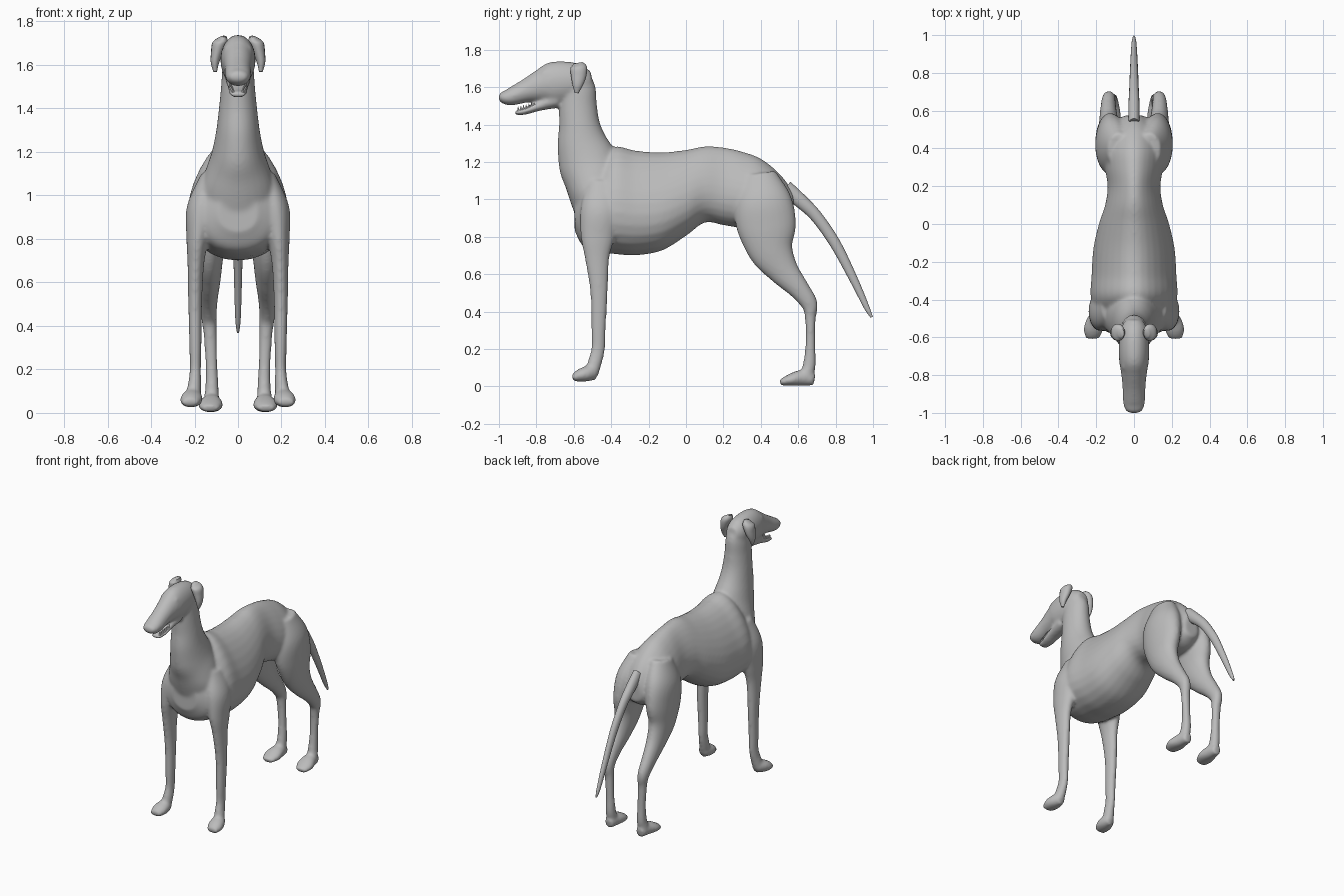
import bpy, bmesh, math
from mathutils import Vector, Matrix

cube = bpy.data.objects.get("Cube")
if cube:
    bpy.data.objects.remove(cube)


def material(name, value):
    m = bpy.data.materials.new(name)
    m.use_nodes = True
    colour = (value, value, value, 1)
    m.diffuse_color = colour
    m.node_tree.nodes["Principled BSDF"].inputs["Base Color"].default_value = colour
    return m


GREY = material("coat_grey", 0.5)
WHITE = material("tooth_white", 0.9)


def spline(points, steps):
    """Catmull-Rom resampling of stations (x, y, z, side radius, other radius)."""
    p = [Vector(q) for q in points]
    p = [2 * p[0] - p[1]] + p + [2 * p[-1] - p[-2]]
    out = []
    for a, b, c, d in zip(p, p[1:], p[2:], p[3:]):
        for i in range(steps):
            t = i / steps
            out.append(b + (c - a) * t / 2 + (2 * a - 5 * b + 4 * c - d) * t * t / 2
                       + (3 * b - a - 3 * c + d) * t ** 3 / 2)
    return out + [p[-2]]


def loft(bm, stations, floor=0.0, egg=0.0, upright=False, side=1, sides=28):
    """Closed tube of ellipses, upright or square to the path in the YZ plane."""
    path = spline(stations, 6)
    rings = []
    for i, s in enumerate(path):
        before, after = path[max(i - 1, 0)], path[min(i + 1, len(path) - 1)]
        ty, tz = after[1] - before[1], 0 if upright else after[2] - before[2]
        n = math.hypot(ty, tz)
        ring = []
        for k in range(sides):
            a = math.tau * k / sides
            u, v = math.cos(a), math.sin(a)
            x = s[0] + max(s[3], 0.002) * u * (1 - egg * v)
            r = max(s[4], 0.002) * v
            ring.append(bm.verts.new((side * x, s[1] - r * tz / n,
                                      max(floor, s[2] + r * ty / n))))
        rings.append(ring)
    for r, q in zip(rings, rings[1:]):
        for k in range(sides):
            j = (k + 1) % sides
            bm.faces.new((r[k], r[j], q[j], q[k]))
    bm.faces.new(rings[0])
    bm.faces.new(rings[-1])


def finish(bm, name, mat):
    bmesh.ops.recalc_face_normals(bm, faces=bm.faces)
    mesh = bpy.data.meshes.new(name)
    bm.to_mesh(mesh)
    bm.free()
    mesh.materials.append(mat)
    obj = bpy.data.objects.new(name, mesh)
    bpy.context.collection.objects.link(obj)
    bpy.ops.object.select_all(action="DESELECT")
    bpy.context.view_layer.objects.active = obj
    obj.select_set(True)
    return obj


def centred(rows):
    return [(0, *r) for r in rows]


# Trunk, neck, head and jaw along the centre line: y, z, side radius, other radius
trunk = centred([
    (-.595, .95, .09, .12), (-.55, .95, .165, .2), (-.47, .965, .2, .245),
    (-.38, .995, .222, .287), (-.27, .981, .217, .28), (-.13, .989, .208, .263),
    (0, 1.035, .18, .23), (.1, 1.08, .148, .204), (.2, 1.07, .135, .208),
    (.3, 1.05, .15, .206), (.4, 1.02, .16, .198), (.5, .985, .13, .153), (.575, .96, .05, .08)])
neck = centred([
    (-.455, .82, .13, .08), (-.468, .92, .165, .12), (-.482, 1.02, .172, .142),
    (-.497, 1.11, .15, .155), (-.525, 1.2, .12, .158), (-.555, 1.3, .1, .135),
    (-.57, 1.4, .088, .11), (-.578, 1.5, .078, .102), (-.58, 1.6, .07, .095),
    (-.595, 1.66, .05, .065)])
head = centred([
    (-.503, 1.635, .04, .05), (-.55, 1.63, .068, .09), (-.64, 1.627, .08, .111),
    (-.72, 1.618, .079, .114), (-.78, 1.605, .07, .087), (-.86, 1.578, .061, .062),
    (-.94, 1.548, .059, .047), (-.985, 1.545, .047, .03), (-1.002, 1.545, .024, .014)])
jaw = centred([
    (-.69, 1.535, .058, .047), (-.79, 1.498, .049, .026),
    (-.86, 1.472, .043, .019), (-.916, 1.463, .034, .013)])

# Legs and paws on one side: x, y, z, side radius, other radius
front_leg = [
    (.13, -.44, 1.1, .04, .08), (.163, -.455, .95, .072, .108), (.185, -.472, .8, .052, .092),
    (.194, -.475, .68, .038, .065), (.197, -.465, .5, .032, .047), (.196, -.468, .3, .028, .039),
    (.196, -.47, .2, .026, .037), (.2, -.487, .13, .031, .038), (.208, -.505, .07, .037, .037)]
front_paw = [
    (.205, -.475, .06, .026, .029), (.21, -.51, .07, .045, .041),
    (.215, -.56, .06, .052, .037), (.22, -.607, .045, .036, .02)]
hind_leg = [
    (.08, .39, 1.14, .06, .09), (.11, .41, 1.0, .088, .152), (.125, .43, .86, .08, .16),
    (.132, .455, .73, .066, .123), (.133, .52, .62, .054, .084), (.136, .605, .52, .043, .057),
    (.134, .66, .44, .036, .045), (.128, .665, .36, .031, .029), (.122, .665, .22, .028, .027),
    (.12, .66, .12, .031, .035), (.122, .645, .06, .036, .035)]
hind_paw = [
    (.12, .687, .035, .03, .031), (.122, .62, .045, .046, .043),
    (.126, .56, .035, .058, .033), (.13, .503, .02, .038, .016)]

# Body: all flesh parts fused into one smooth skin
bm = bmesh.new()
loft(bm, trunk, egg=.28, upright=True)
loft(bm, neck)
loft(bm, head)
loft(bm, jaw)
for side in (1, -1):
    loft(bm, front_leg, side=side)
    loft(bm, front_paw, floor=.026, side=side)
    loft(bm, hind_leg, side=side)
    loft(bm, hind_paw, side=side)
    # Brow and eye bulge
    bmesh.ops.create_uvsphere(bm, u_segments=16, v_segments=10, radius=.02,
                              matrix=Matrix.Translation((side * .047, -.755, 1.672)))
body = finish(bm, "body", GREY)
remesh = body.modifiers.new("Fuse", "REMESH")
remesh.mode = "VOXEL"
remesh.voxel_size = 0.0085
relax = body.modifiers.new("Relax", "SMOOTH")
relax.factor = 0.5
relax.iterations = 16
for mod in ("Fuse", "Relax"):
    bpy.ops.object.modifier_apply(modifier=mod)
bpy.ops.object.shade_smooth()

# Tail
bm = bmesh.new()
loft(bm, centred([
    (.53, 1.06, .03, .045), (.62, .985, .03, .037), (.7, .905, .026, .032),
    (.8, .76, .022, .029), (.9, .565, .017, .022), (.965, .425, .012, .015),
    (.993, .37, .005, .007)]), sides=16)
finish(bm, "tail", GREY)
bpy.ops.object.shade_smooth_by_angle(angle=math.radians(60))

# Folded ears
ear = [
    (.066, -.578, 1.73, .014, .024), (.082, -.574, 1.705, .034, .044),
    (.095, -.574, 1.66, .029, .041), (.106, -.58, 1.61, .019, .027), (.105, -.585, 1.568, .008, .01)]
for name, side in (("left_ear", 1), ("right_ear", -1)):
    bm = bmesh.new()
    loft(bm, ear, upright=False, side=side, sides=16)
    finish(bm, name, GREY)
    bpy.ops.object.shade_smooth_by_angle(angle=math.radians(60))

# Teeth: small cones along both edges of the lower jaw
bm = bmesh.new()
for side in (1, -1):
    for i in range(7):
        t = i / 6
        place = Matrix.Translation((side * (.022 + .014 * t), -.897 + .085 * t, 1.484 + .022 * t))
        bmesh.ops.create_cone(bm, cap_ends=True, segments=6, radius1=.007, radius2=.001,
                              depth=.026, matrix=place)
finish(bm, "teeth", WHITE)
